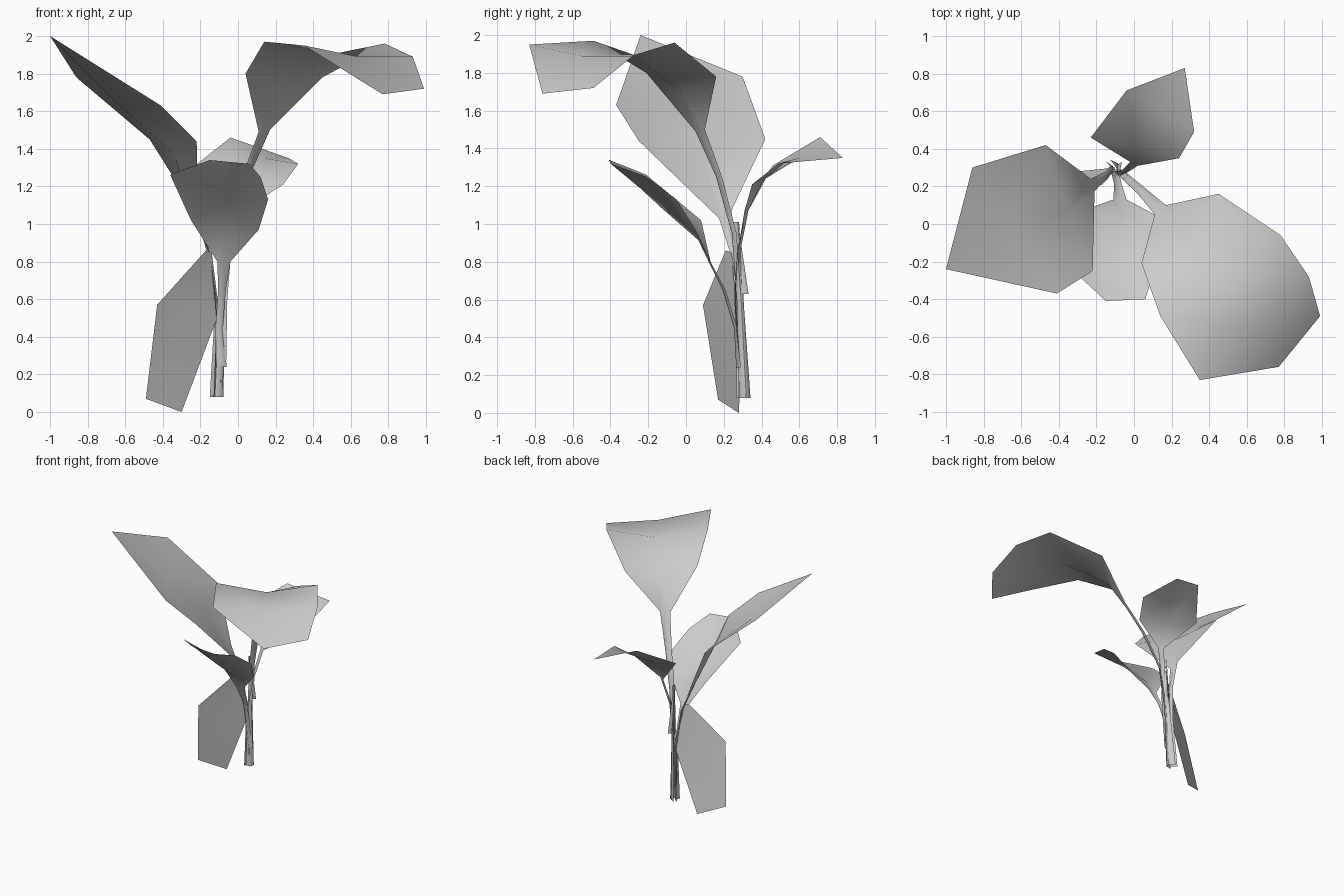
import bpy, bmesh
from mathutils import Vector


def make_sheet(name, rows):
    """Bridge successive rows of three points into a thin smooth sheet."""
    bm = bmesh.new()
    grid = [[bm.verts.new(p) for p in row] for row in rows]
    for a, b in zip(grid, grid[1:]):
        for i in range(2):
            bm.faces.new((a[i], a[i + 1], b[i + 1], b[i]))
    bmesh.ops.remove_doubles(bm, verts=bm.verts, dist=0.002)
    bmesh.ops.triangulate(bm, faces=[f for f in bm.faces if len(f.verts) > 3])
    for f in bm.faces:
        f.smooth = True
    me = bpy.data.meshes.new(name)
    bm.to_mesh(me)
    bm.free()
    ob = bpy.data.objects.new(name, me)
    bpy.context.collection.objects.link(ob)


def stem_rows(path, side, widths):
    """V-folded ribbon sections along a path."""
    side = Vector((side[0], side[1], 0)).normalized()
    fold = Vector((-side.y, side.x, 0))
    out = []
    for p, w in zip(path, widths):
        c = Vector(p)
        out.append((c + side * w, c + fold * w * 0.8, c - side * w))
    return out


def leaf(name, path, widths, rows):
    """Stem ribbon running into a blade; rows: left edge, right edge, midrib drop."""
    side = Vector(rows[0][0]) - Vector(rows[0][1])
    out = stem_rows(path, side, widths)
    for l, r, sag in rows:
        l, r = Vector(l), Vector(r)
        out.append((l, (l + r) / 2 + Vector((0, 0, sag)), r))
    make_sheet(name, out)


# Large upright leaf on the left
leaf("left_leaf",
     [(-0.14, 0.30, 0.08), (-0.12, 0.29, 0.5), (-0.15, 0.26, 0.82)],
     [0.035, 0.02, 0.018], [
         ((-0.21, 0.175, 1.03), (-0.23, 0.24, 1.07), -0.02),
         ((-0.22, -0.25, 1.44), (-0.47, 0.42, 1.45), -0.07),
         ((-0.41, -0.37, 1.63), (-0.86, 0.30, 1.78), -0.07),
         ((-1.0, -0.24, 2.0), (-1.0, -0.24, 2.0), 0)])

# Large arching leaf on the right
leaf("right_leaf",
     [(-0.10, 0.30, 0.08), (-0.085, 0.28, 0.6), (-0.05, 0.255, 0.95),
      (0.04, 0.175, 1.25)],
     [0.03, 0.018, 0.02, 0.025], [
         ((0.11, 0.05, 1.49), (0.17, 0.10, 1.50), -0.02),
         ((0.04, -0.21, 1.80), (0.45, 0.16, 1.78), -0.09),
         ((0.14, -0.49, 1.97), (0.78, -0.06, 1.96), -0.07),
         ((0.35, -0.83, 1.95), (0.93, -0.28, 1.89), -0.03),
         ((0.77, -0.76, 1.69), (0.99, -0.49, 1.72), 0)])

# Front leaf
leaf("front_leaf",
     [(-0.09, 0.29, 0.24), (-0.10, 0.27, 0.45), (-0.085, 0.21, 0.65)],
     [0.03, 0.02, 0.02], [
         ((-0.11, 0.13, 0.80), (-0.04, 0.13, 0.80), -0.02),
         ((-0.25, 0.08, 1.02), (0.11, 0.05, 0.97), -0.08),
         ((-0.36, -0.21, 1.26), (0.16, -0.05, 1.13), -0.11),
         ((-0.30, -0.27, 1.285), (0.12, -0.21, 1.25), -0.08),
         ((-0.15, -0.41, 1.34), (0.06, -0.40, 1.32), 0)])

# Back leaf
leaf("back_leaf",
     [(-0.09, 0.30, 0.24), (-0.075, 0.27, 0.6), (-0.05, 0.28, 0.85)],
     [0.03, 0.02, 0.015], [
         ((-0.02, 0.33, 1.07), (0.02, 0.31, 1.07), 0),
         ((-0.23, 0.46, 1.31), (0.24, 0.35, 1.21), -0.03),
         ((-0.04, 0.71, 1.46), (0.32, 0.49, 1.32), -0.04),
         ((0.27, 0.83, 1.35), (0.27, 0.83, 1.35), 0)])

# Drooping leaf low on the left
leaf("drooping_leaf", [], [], [
    ((-0.17, 0.21, 0.86), (-0.14, 0.24, 0.85), 0),
    ((-0.43, 0.09, 0.57), (-0.10, 0.30, 0.53), 0.01),
    ((-0.49, 0.17, 0.07), (-0.30, 0.28, 0.0), 0)])
make_sheet("drooping_stem", stem_rows(
    [(-0.11, 0.31, 0.08), (-0.09, 0.29, 0.55), (-0.08, 0.265, 1.01)],
    (0.5, -1), [0.035, 0.02, 0.018]))

# Short shoot beside the stems
make_sheet("short_shoot", stem_rows(
    [(-0.07, 0.31, 0.63), (-0.08, 0.265, 1.01)], (0.3, 1), [0.022, 0.01]))
